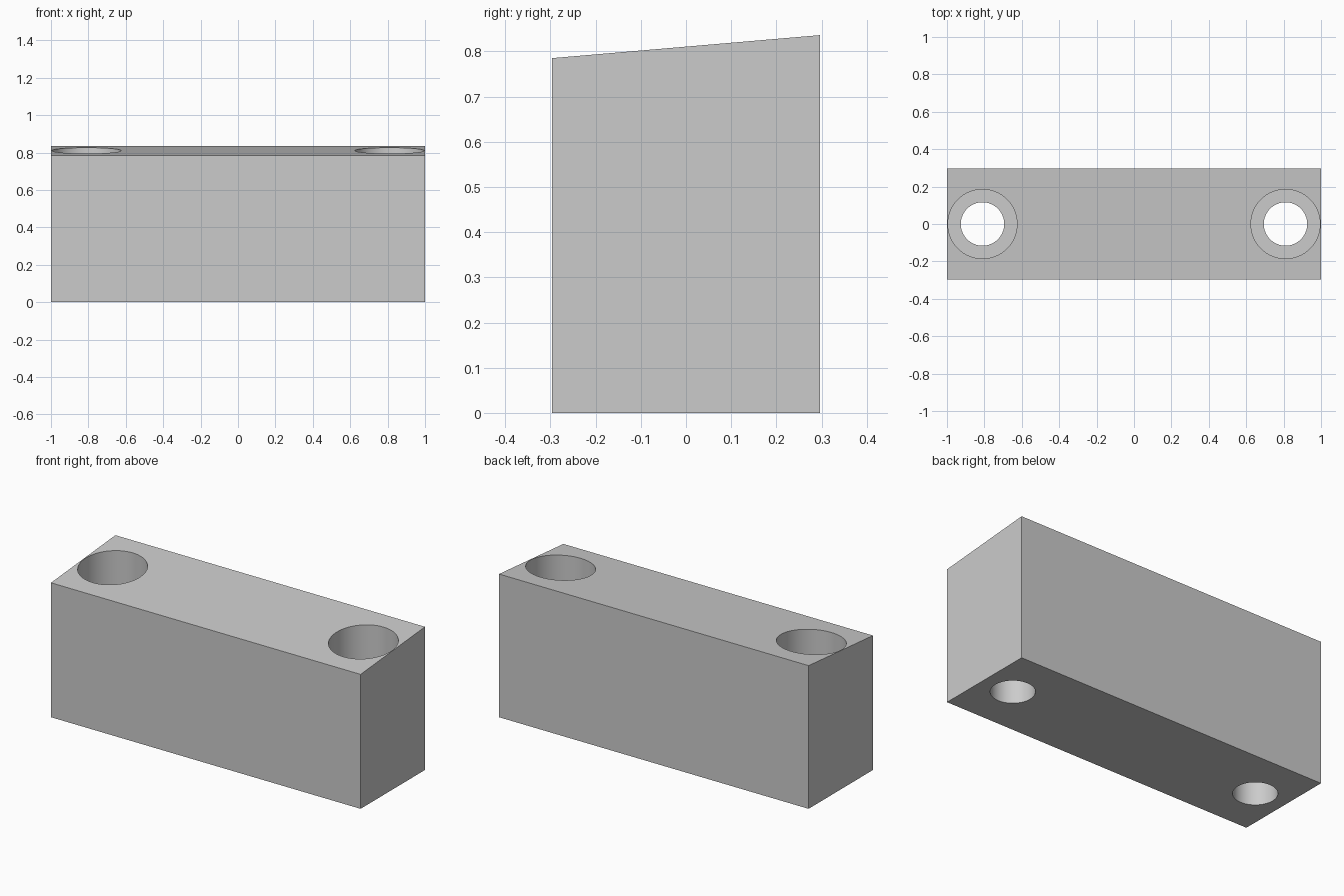
import bpy
import bmesh

if "Cube" in bpy.data.objects:
    bpy.data.objects.remove(bpy.data.objects["Cube"], do_unlink=True)

HALF_DEPTH = 0.297
FRONT_HEIGHT, BACK_HEIGHT = 0.785, 0.836
HOLE_X, HOLE_R, BORE_R, LEDGE_Z = 0.81, 0.116, 0.185, 0.40

# Single plain grey
grey = bpy.data.materials.new("plain_grey")
grey.use_nodes = True
colour = (0.6, 0.6, 0.6, 1)
grey.diffuse_color = colour
grey.node_tree.nodes["Principled BSDF"].inputs["Base Color"].default_value = colour

# Block: side profile with a sloping top, extruded along x
bm = bmesh.new()
profile = [(-HALF_DEPTH, 0), (HALF_DEPTH, 0),
           (HALF_DEPTH, BACK_HEIGHT), (-HALF_DEPTH, FRONT_HEIGHT)]
face = bm.faces.new([bm.verts.new((-1, y, z)) for y, z in profile])
extruded = bmesh.ops.extrude_face_region(bm, geom=[face])["geom"]
bmesh.ops.translate(bm, vec=(2, 0, 0),
                    verts=[v for v in extruded if isinstance(v, bmesh.types.BMVert)])
bmesh.ops.recalc_face_normals(bm, faces=bm.faces)
mesh = bpy.data.meshes.new("block")
bm.to_mesh(mesh)
bm.free()
mesh.materials.append(grey)
block = bpy.data.objects.new("block", mesh)
bpy.context.collection.objects.link(block)


def cut_cylinder(x, radius, bottom, top):
    """Bore a vertical round hole into the block."""
    bpy.ops.mesh.primitive_cylinder_add(
        vertices=64, radius=radius, depth=top - bottom,
        location=(x, 0, (top + bottom) / 2))
    cutter = bpy.context.object
    cutter.name = "hole_cutter"
    cutter.hide_render = True
    cutter.data.materials.append(grey)
    cut = block.modifiers.new("hole", 'BOOLEAN')
    cut.operation = 'DIFFERENCE'
    cut.solver = 'EXACT'
    cut.object = cutter
    with bpy.context.temp_override(object=block, active_object=block):
        bpy.ops.object.modifier_apply(modifier=cut.name)
    bpy.data.objects.remove(cutter, do_unlink=True)


# Counterbored through holes at both ends
for side in (-1, 1):
    cut_cylinder(side * HOLE_X, BORE_R, LEDGE_Z, 1)
    cut_cylinder(side * HOLE_X, HOLE_R, -0.1, LEDGE_Z + 0.1)

# Smooth bore walls, sharp edges elsewhere
bpy.ops.object.select_all(action='DESELECT')
block.select_set(True)
bpy.context.view_layer.objects.active = block
bpy.ops.object.shade_smooth_by_angle()
